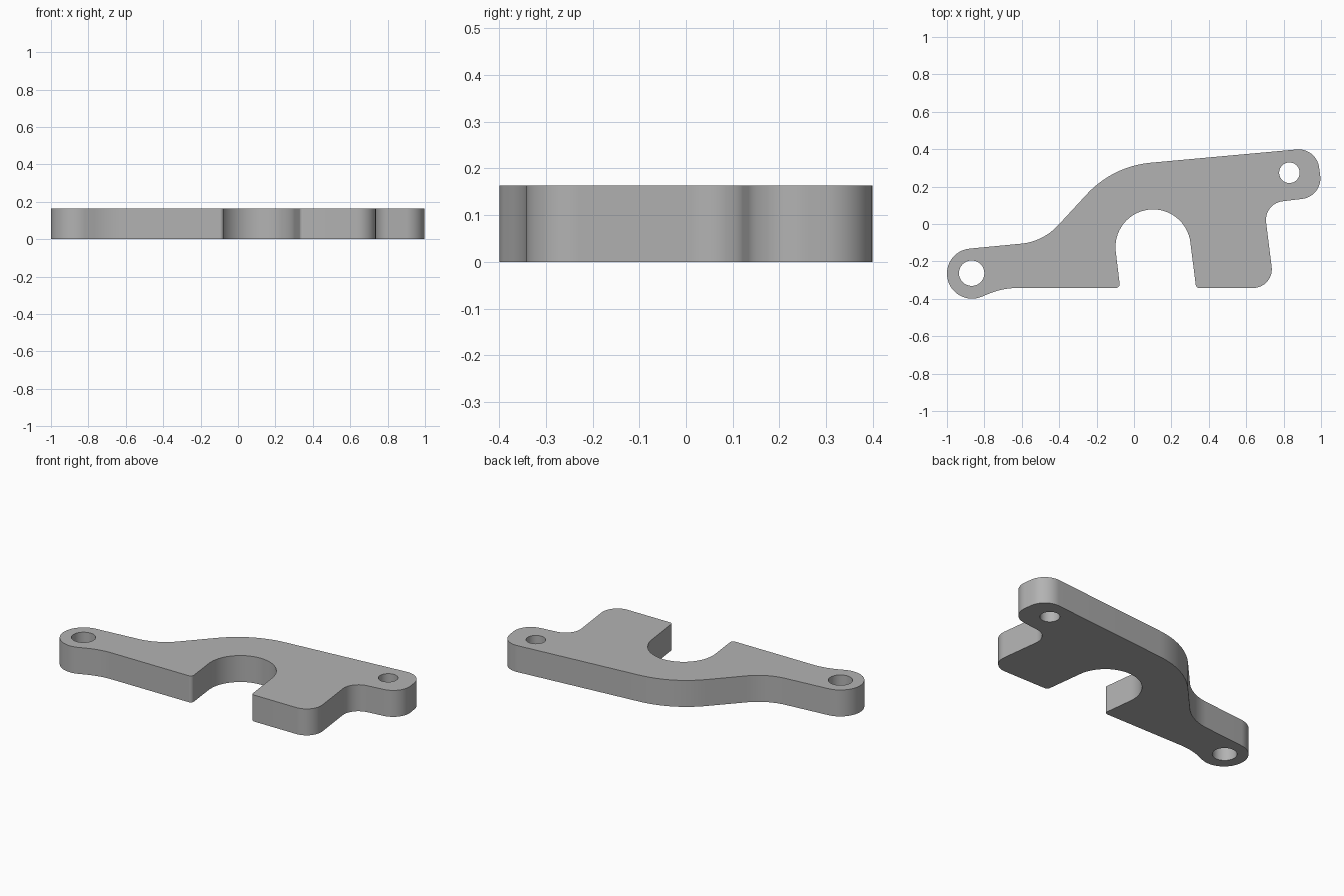
import bpy, bmesh
from math import radians, cos, sin, tan, pi
from mathutils import Vector

cube = bpy.data.objects.get("Cube")
if cube:
    bpy.data.objects.remove(cube, do_unlink=True)

THICK = 0.163


def arc(x, y, r, start, end, n=32):
    """Points on an arc, angles in degrees."""
    return [Vector((x + r * cos(radians(start + (end - start) * i / n)),
                    y + r * sin(radians(start + (end - start) * i / n))))
            for i in range(n + 1)]


def fillet(prev, corner, nxt, r, n=14):
    """Replace a corner by a tangent arc of radius r."""
    a, b = (prev - corner).normalized(), (nxt - corner).normalized()
    half = a.angle(b) / 2
    p = corner + a * (r / tan(half))
    centre = corner + (a + b).normalized() * (r / sin(half))
    turn = pi - 2 * half
    u = (p - centre) / r
    v = (corner - p).normalized()
    return [centre + r * (u * cos(turn * i / n) + v * sin(turn * i / n))
            for i in range(n + 1)]


# Outline, clockwise: arcs as plain points, corners as (point, radius)
SLOT_TILT = 7
path = [(p, 0) for p in arc(-0.866, -0.265, 0.134, 291, 95)]          # left lug
path += [(Vector((x, y)), r) for x, y, r in (
    (-0.486, -0.094, 0.31), (-0.114, 0.309, 0.53),                    # sloped shoulder
    (0.975, 0.408, 0.11), (1.011, 0.148, 0.11),                       # right lug
    (0.694, 0.109, 0.1), (0.75, -0.342, 0.1), (0.332, -0.342, 0.02))] # right foot
path += [(p, 0) for p in arc(0.102, -0.123, 0.201, SLOT_TILT, 180 + SLOT_TILT)]
path += [(Vector((-0.074, -0.342)), 0.02), (Vector((-0.70, -0.342)), 0.4)]

outline = []
for i, (p, r) in enumerate(path):
    if r:
        outline += fillet(path[i - 1][0], p, path[(i + 1) % len(path)][0], r)
    else:
        outline.append(p)

# Filled, extruded profile with two bolt holes
curve = bpy.data.curves.new("bracket_profile", "CURVE")
curve.dimensions = "2D"
curve.fill_mode = "BOTH"
curve.extrude = THICK / 2
holes = [arc(-0.868, -0.263, 0.068, 0, 360)[:-1],
         arc(0.831, 0.274, 0.055, 0, 360)[:-1]]
for loop in [outline] + holes:
    spline = curve.splines.new("POLY")
    spline.points.add(len(loop) - 1)
    for point, co in zip(spline.points, loop):
        point.co = (co.x, co.y, 0, 1)
    spline.use_cyclic_u = True

bracket = bpy.data.objects.new("bracket_plate", curve)
bpy.context.collection.objects.link(bracket)
bpy.ops.object.select_all(action="DESELECT")
bracket.select_set(True)
bpy.context.view_layer.objects.active = bracket
bpy.ops.object.convert(target="MESH")
bracket = bpy.context.object
bracket.name = "bracket_plate"

# Weld caps to walls and stand the plate on the ground
bm = bmesh.new()
bm.from_mesh(bracket.data)
bmesh.ops.remove_doubles(bm, verts=bm.verts, dist=0.0001)
bmesh.ops.translate(bm, verts=bm.verts, vec=(0, 0, THICK / 2))
bmesh.ops.recalc_face_normals(bm, faces=bm.faces)
bm.to_mesh(bracket.data)
bm.free()
bpy.ops.object.shade_smooth_by_angle(angle=radians(30))

# Plain grey metal
grey = bpy.data.materials.new("plain_grey")
grey.use_nodes = True
colour = (0.45, 0.45, 0.45, 1)
grey.diffuse_color = colour
grey.node_tree.nodes["Principled BSDF"].inputs["Base Color"].default_value = colour
bracket.data.materials.clear()
bracket.data.materials.append(grey)
